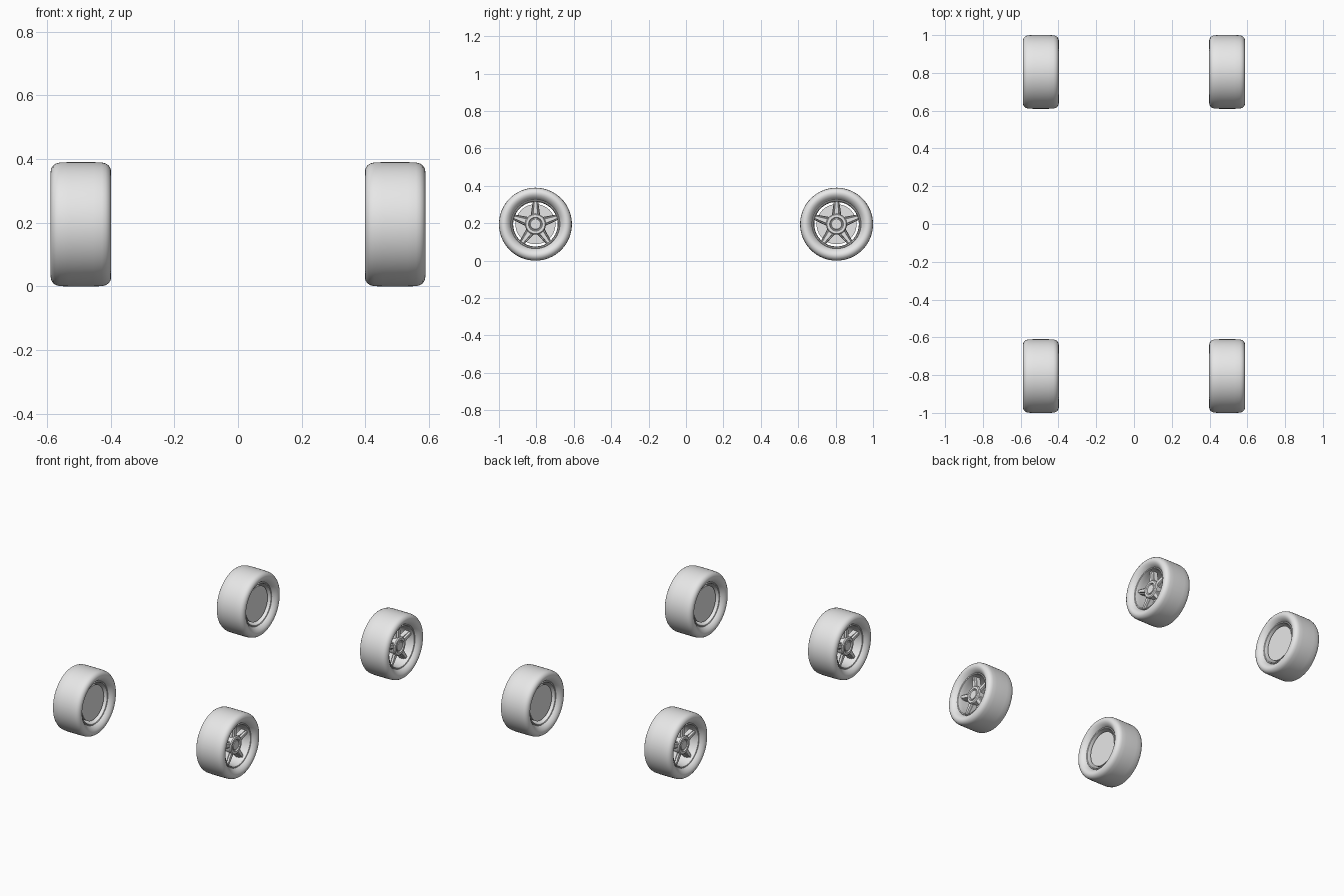
import bpy, bmesh, math
from mathutils import Matrix, Vector

cube = bpy.data.objects.get("Cube")
if cube:
    bpy.data.objects.remove(cube, do_unlink=True)

grey = bpy.data.materials.new("plain grey")
grey.use_nodes = True
grey.diffuse_color = (0.8, 0.8, 0.8, 1)
grey.node_tree.nodes["Principled BSDF"].inputs["Base Color"].default_value = (0.8, 0.8, 0.8, 1)

AXLE_X, AXLE_Y, RADIUS = 0.493, 0.805, 0.195
SEGMENTS = 64


def finish(bm, name):
    """Turn a bmesh into a mesh with the shared material."""
    bmesh.ops.remove_doubles(bm, verts=bm.verts, dist=1e-5)
    bmesh.ops.recalc_face_normals(bm, faces=bm.faces)
    mesh = bpy.data.meshes.new(name)
    bm.to_mesh(mesh)
    bm.free()
    mesh.materials.append(grey)
    return mesh


def lathe(name, profile, closed=False):
    """Spin (axial, radial) points around the axle, which lies along x."""
    bm = bmesh.new()
    verts = [bm.verts.new((x, 0, r)) for x, r in profile]
    edges = [bm.edges.new(pair) for pair in zip(verts, verts[1:])]
    if closed:
        edges.append(bm.edges.new((verts[-1], verts[0])))
    bmesh.ops.spin(bm, geom=verts + edges, cent=(0, 0, 0), axis=(1, 0, 0),
                   angle=math.tau, steps=SEGMENTS, use_merge=True)
    return finish(bm, name)


def mirrored(half):
    """Complete a closed profile whose first half has x >= 0."""
    return half + [(-x, r) for x, r in reversed(half) if x > 0]


def tapered_bar(bm, turn, x_back, x_front, r_in, r_out, w_in, w_out, slope):
    """Add a radial bar, narrower at its front face, turned around the axle."""
    vs = []
    for r, w in ((r_in, w_in), (r_out, w_out)):
        for x, y in ((x_back, -w), (x_back, w), (x_front, w * slope), (x_front, -w * slope)):
            vs.append(bm.verts.new(turn @ Vector((x, y, r))))
    bm.faces.new(vs[:4])
    bm.faces.new(vs[4:])
    for i in range(4):
        j = (i + 1) % 4
        bm.faces.new((vs[i], vs[j], vs[j + 4], vs[i + 4]))


# Tyre with rounded shoulders and sidewalls dipping to the rim
tyre = lathe("tyre", mirrored([
    (0, 0.195), (0.04, 0.195), (0.066, 0.194), (0.078, 0.191), (0.087, 0.185),
    (0.093, 0.176), (0.095, 0.166), (0.092, 0.155), (0.085, 0.145),
    (0.076, 0.137), (0.066, 0.131), (0.05, 0.126)]), closed=True)

# Open rim barrel with a rolled lip on both edges
rim = lathe("rim", mirrored([
    (0.06, 0.131), (0.069, 0.131), (0.072, 0.128), (0.070, 0.123),
    (0.062, 0.121), (0.04, 0.119)]), closed=True)

# Hub with a raised ring around a recessed cap
hub = lathe("hub", [
    (-0.05, 0), (-0.05, 0.045), (0.015, 0.045), (0.018, 0.056), (0.054, 0.056),
    (0.060, 0.051), (0.060, 0.037), (0.053, 0.033), (0.053, 0.029),
    (0.058, 0.027), (0.058, 0)])

# Flat disc on the inner side, with a narrow gap to the rim
disc = lathe("brake_disc", [(-0.058, 0), (-0.058, 0.107), (-0.045, 0.107), (-0.045, 0)])

# Five spokes, each with a narrow raised rib
bm = bmesh.new()
for i in range(5):
    turn = Matrix.Rotation(math.tau * i / 5, 3, 'X')
    tapered_bar(bm, turn, 0.018, 0.044, 0.04, 0.121, 0.026, 0.015, 0.85)
    tapered_bar(bm, turn, 0.042, 0.054, 0.04, 0.120, 0.017, 0.009, 0.75)
spokes = finish(bm, "spokes")

# Four wheels, each turned so that its spokes face outward
for side, side_name in ((1, "left"), (-1, "right")):
    for end, end_name in ((-1, "front"), (1, "back")):
        for mesh in (tyre, rim, hub, disc, spokes):
            ob = bpy.data.objects.new(f"{end_name}_{side_name}_{mesh.name}", mesh)
            bpy.context.collection.objects.link(ob)
            ob.location = (side * AXLE_X, end * AXLE_Y, RADIUS)
            ob.rotation_euler.z = 0 if side > 0 else math.pi

# Smooth the round parts and keep the sharp edges
bpy.ops.object.select_all(action='DESELECT')
for ob in bpy.context.collection.objects:
    if ob.type == 'MESH' and ob.data in (tyre, rim, hub, disc):
        ob.select_set(True)
        bpy.context.view_layer.objects.active = ob
bpy.ops.object.shade_smooth_by_angle(angle=math.radians(35))
